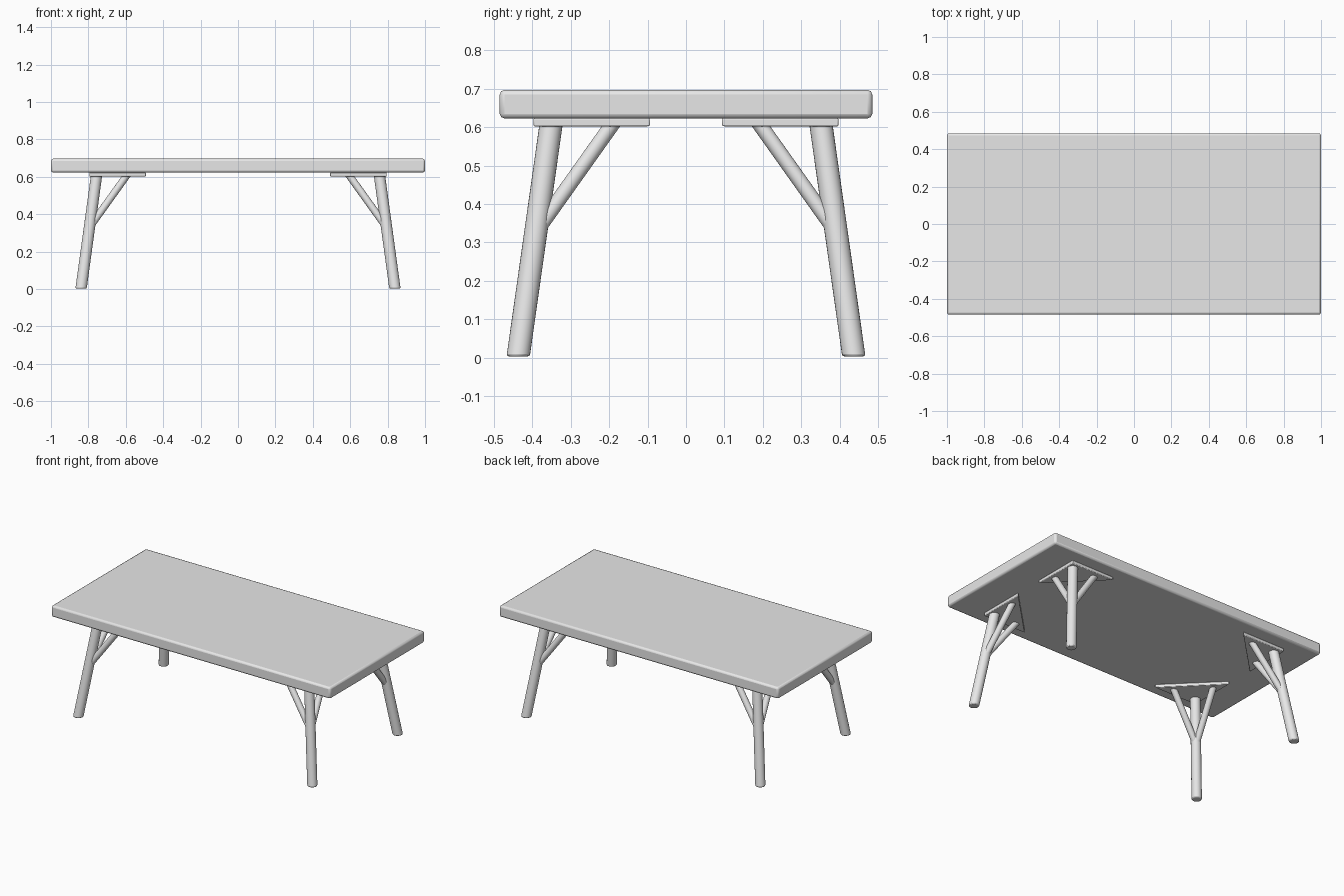
import bpy, bmesh, math
from mathutils import Vector

if "Cube" in bpy.data.objects:
    bpy.data.objects.remove(bpy.data.objects["Cube"])

grey = bpy.data.materials.new("light_grey")
grey.diffuse_color = (0.8, 0.8, 0.8, 1)
grey.use_nodes = True
grey.node_tree.nodes["Principled BSDF"].inputs["Base Color"].default_value = grey.diffuse_color


def finish(name, bm, bevel):
    """Turn a bmesh into a softly bevelled, smooth-shaded object."""
    bmesh.ops.recalc_face_normals(bm, faces=bm.faces)
    mesh = bpy.data.meshes.new(name)
    bm.to_mesh(mesh)
    bm.free()
    mesh.materials.append(grey)
    ob = bpy.data.objects.new(name, mesh)
    bpy.context.collection.objects.link(ob)
    if bevel:
        mod = ob.modifiers.new("soft_edges", 'BEVEL')
        mod.width = bevel
        mod.segments = 2
        mod.limit_method = 'ANGLE'
        mod.angle_limit = math.radians(40)
    bpy.context.view_layer.objects.active = ob
    ob.select_set(True)
    bpy.ops.object.shade_smooth_by_angle(angle=math.radians(35))
    ob.select_set(False)
    return ob


def prism(name, outline, z0, z1, bevel):
    """Extrude a flat outline between two heights."""
    bm = bmesh.new()
    low = [bm.verts.new((x, y, z0)) for x, y in outline]
    high = [bm.verts.new((x, y, z1)) for x, y in outline]
    bm.faces.new(low[::-1])
    bm.faces.new(high)
    n = len(outline)
    for i in range(n):
        j = (i + 1) % n
        bm.faces.new((low[i], low[j], high[j], high[i]))
    return finish(name, bm, bevel)


def rod(name, start, end, radius, bevel, level_ends=False, sides=24):
    """Round rod between two points, optionally with horizontal ends."""
    a, b = Vector(start), Vector(end)
    axis = (b - a).normalized()
    turn = Vector((0, 0, 1)).rotation_difference(axis)
    bm = bmesh.new()
    rings = []
    for p in (a, b):
        ring = []
        for i in range(sides):
            t = 2 * math.pi * i / sides
            v = turn @ Vector((radius * math.cos(t), radius * math.sin(t), 0))
            if level_ends:
                v -= axis * (v.z / axis.z)
            ring.append(bm.verts.new(p + v))
        rings.append(ring)
    low, high = rings
    bm.faces.new(low[::-1])
    bm.faces.new(high)
    for i in range(sides):
        j = (i + 1) % sides
        bm.faces.new((low[i], low[j], high[j], high[i]))
    return finish(name, bm, bevel)


# Table top slab
prism("table_top", [(-1, -0.485), (1, -0.485), (1, 0.485), (-1, 0.485)],
      0.623, 0.697, 0.012)

# Four corner assemblies: mounting plate, splayed leg, two diagonal braces
for sx, end in ((-1, "left"), (1, "right")):
    for sy, side in ((-1, "front"), (1, "back")):
        tag = f"{side}_{end}"
        corner = [(0.795, 0.397), (0.49, 0.397), (0.795, 0.092)]
        prism("mounting_plate_" + tag, [(sx * x, sy * y) for x, y in corner],
              0.602, 0.624, 0.004)
        rod("leg_" + tag, (sx * 0.839, sy * 0.437, 0.003),
            (sx * 0.756, sy * 0.351, 0.61), 0.03, 0.006, True)
        joint = (sx * 0.794, sy * 0.389, 0.33)
        rod("long_brace_" + tag, joint,
            (sx * 0.593, sy * 0.351, 0.61), 0.0195, 0, True)
        rod("short_brace_" + tag, joint,
            (sx * 0.756, sy * 0.19, 0.61), 0.0195, 0, True)
